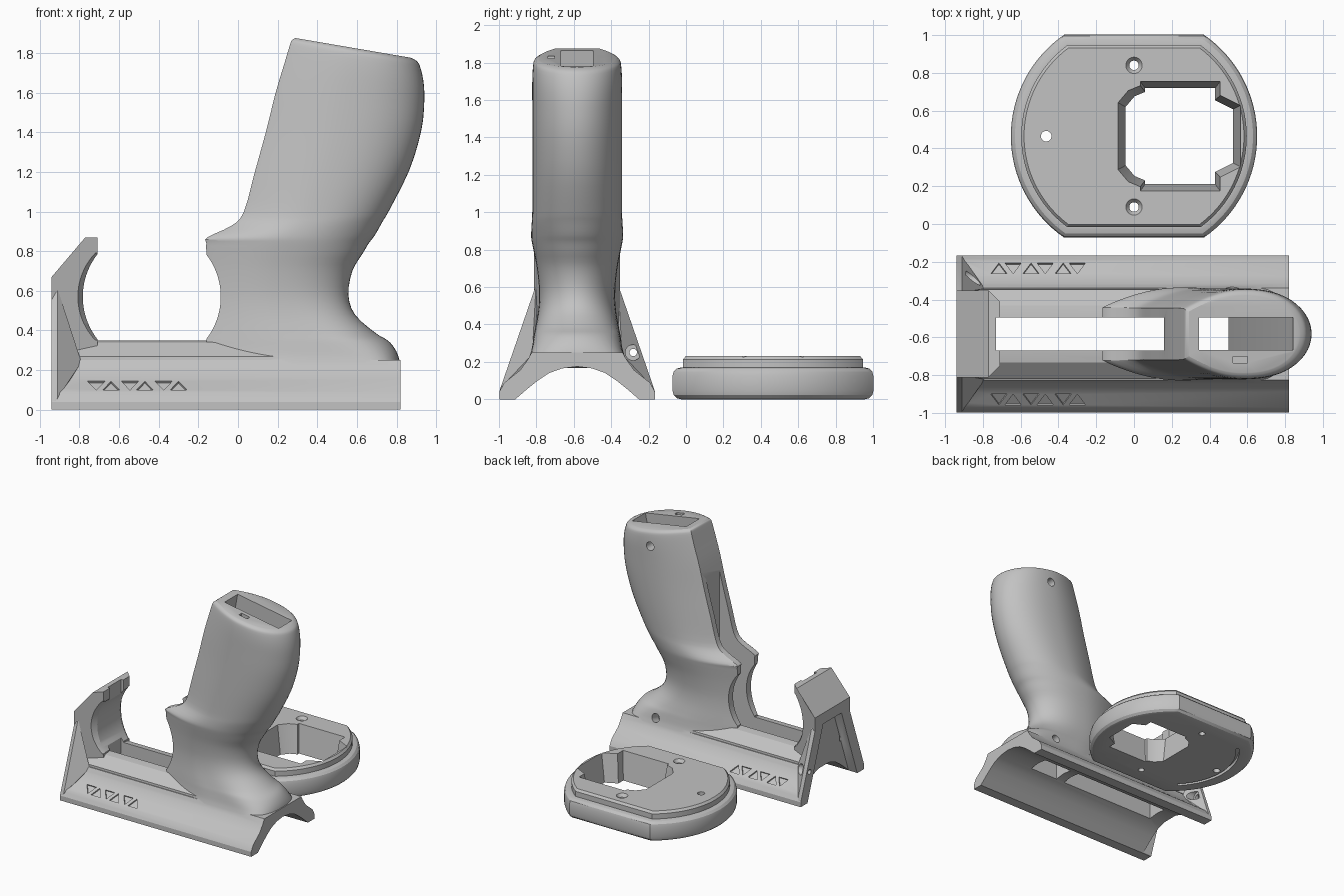
import bpy, bmesh, math
from mathutils import Vector

if "Cube" in bpy.data.objects:
    bpy.data.objects.remove(bpy.data.objects["Cube"])

mat = bpy.data.materials.new("light_grey")
mat.diffuse_color = (0.54, 0.54, 0.54, 1)
mat.use_nodes = True
mat.node_tree.nodes["Principled BSDF"].inputs["Base Color"].default_value = mat.diffuse_color
YC = -0.582          # centre line of the handle
DX, DY = 0.0, 0.465  # centre of the cover plate


def make(name, bm):
    bmesh.ops.recalc_face_normals(bm, faces=bm.faces)
    me = bpy.data.meshes.new(name)
    bm.to_mesh(me)
    bm.free()
    ob = bpy.data.objects.new(name, me)
    bpy.context.collection.objects.link(ob)
    me.materials.append(mat)
    return ob


def loft(name, rings):
    """Closed skin through rings of equal point count."""
    bm = bmesh.new()
    vs = [[bm.verts.new(p) for p in r] for r in rings]
    n = len(vs[0])
    for a, b in zip(vs, vs[1:]):
        for i in range(n):
            j = (i + 1) % n
            bm.faces.new((a[i], a[j], b[j], b[i]))
    bm.faces.new(vs[0][::-1])
    bm.faces.new(vs[-1])
    return make(name, bm)


def hull(name, pts):
    bm = bmesh.new()
    vs = [bm.verts.new(p) for p in pts]
    bmesh.ops.convex_hull(bm, input=vs)
    bmesh.ops.delete(bm, geom=[v for v in bm.verts if not v.link_faces], context='VERTS')
    return make(name, bm)


def along_x(name, prof, x0, x1):
    return loft(name, [[(x, y, z) for y, z in prof] for x in (x0, x1)])


def along_y(name, prof, y0, y1):
    return loft(name, [[(x, y, z) for x, z in prof] for y in (y0, y1)])


def box(name, x0, x1, y0, y1, z0, z1):
    return along_x(name, [(y0, z0), (y1, z0), (y1, z1), (y0, z1)], x0, x1)


def rod(name, start, end, r0, r1=None, n=24):
    a, b = Vector(start), Vector(end)
    q = (b - a).to_track_quat('Z', 'Y')
    r1 = r0 if r1 is None else r1
    ring = lambda c, r: [c + q @ Vector((r * math.cos(t * math.tau / n), r * math.sin(t * math.tau / n), 0))
                         for t in range(n)]
    return loft(name, [ring(a, r0), ring(b, r1)])


def combine(ob, others, op):
    for o in others:
        m = ob.modifiers.new("cut", 'BOOLEAN')
        m.operation, m.solver, m.object = op, 'EXACT', o
        bpy.context.view_layer.objects.active = ob
        bpy.ops.object.modifier_apply(modifier=m.name)
        bpy.data.objects.remove(o)


def smooth(ob, deg):
    bpy.ops.object.select_all(action='DESELECT')
    ob.select_set(True)
    bpy.context.view_layer.objects.active = ob
    bpy.ops.object.shade_smooth_by_angle(angle=math.radians(deg))


def mirrored(half):
    return half + [(-y, z) for y, z in reversed(half)]


# --- saddle base: flared flanks over a shallow arch
flank = [(.416, 0), (.416, .04), (.39, .088), (.305, .155), (.265, .21), (.243, .25)]
vault = [(.33, 0), (.27, .052), (.21, .10), (.15, .14), (.08, .165)]
arch = [(-y, z) for y, z in vault] + [(0, .175)] + vault[::-1]
body = along_x("handle", mirrored(flank) + arch, -.94, .82)

# --- bed between the hook and the grip
bed = along_x("bed", mirrored([(.24, .2), (.236, .268), (.15, .34), (.09, .35)]), -.93, .3)

# --- neck and grip: front x, front z, back x, back z, half width, back roundness
levels = [(-.16, .20, .82, .20, .265, 14), (-.16, .26, .812, .26, .245, 9), (-.16, .31, .79, .31, .236, 6),
          (-.16, .35, .755, .35, .23, 4.5), (-.16, .39, .69, .39, .222, 3.6), (-.16, .48, .59, .48, .207, 2.9),
          (-.16, .58, .557, .58, .203, 2.5), (-.16, .70, .577, .70, .215, 2.4), (-.16, .79, .63, .79, .232, 2.4),
          (-.16, .84, .66, .84, .242, 2.4), (-.155, .87, .69, .88, .246, 2.4), (-.03, .93, .73, .95, .243, 2.4),
          (.03, 1.0, .765, 1.01, .24, 2.4), (.085, 1.2, .865, 1.21, .24, 2.4), (.143, 1.41, .925, 1.41, .24, 2.4),
          (.19, 1.6, .94, 1.56, .24, 2.4), (.235, 1.75, .935, 1.66, .24, 2.4), (.262, 1.84, .917, 1.735, .235, 2.4),
          (.272, 1.865, .90, 1.76, .225, 2.4), (.29, 1.875, .875, 1.775, .205, 2.4)]


def blended(rows, sub=3):
    """Smooth in-between rows."""
    res = []
    for i in range(len(rows) - 1):
        a, b, c, d = (rows[min(max(k, 0), len(rows) - 1)] for k in (i - 1, i, i + 1, i + 2))
        for s in range(sub):
            t = s / sub
            res.append([q + .5 * t * (r - p + t * (2 * p - 5 * q + 4 * r - w + t * (3 * (q - r) + w - p)))
                        for p, q, r, w in zip(a, b, c, d)])
    return res + [rows[-1]]


def section(xf, zf, xb, zb, w, power):
    half = []
    for i in range(29):
        u = .5 - .5 * math.cos(math.pi * i / 28)
        if u < .48:
            v = .57 + .43 * math.sin(math.pi / 2 * u / .48) ** .9
        else:
            v = max(0, 1 - ((u - .48) / .52) ** power) ** .5
        half.append((u, v))
    full = half + [(u, -v) for u, v in reversed(half[:-1])]
    return [(xf + (xb - xf) * u, w * v, zf + (zb - zf) * u) for u, v in full]


grip = loft("grip", [section(*l) for l in blended(levels)])

# --- front hook and its side gussets
prof = [(-.94, .15), (-.71, .2), (-.71, .87), (-.77, .87), (-.94, .67)]
hook = loft("hook", [[(x, s * (.17 if x > -.75 else .23), z) for x, z in prof] for s in (-1, 1)])
gussets = [hull("gusset", [(x, s * y, z) for x, y, z in
                           [(-.94, .2, .64), (-.94, .416, .04), (-.94, .416, 0), (-.94, .33, 0), (-.91, .22, .61),
                            (-.91, .41, .06), (-.79, .24, .24), (-.94, .2, .2)]]) for s in (-1, 1)]
combine(body, [bed, grip, hook] + gussets, 'UNION')

# --- round throat with chamfered rims, slots and hollow grip
rings = []
for y, ra, rb in ((-.3, .375, .43), (-.15, .348, .348), (.15, .348, .348), (.3, .375, .43)):
    zs = [.352 + i * (.79 - .352) / 20 for i in range(21)]
    arc = lambda r, z: math.sqrt(r * r - (z - .57) ** 2)
    rings.append([(-.435 + arc(ra, z), y, z) for z in zs] + [(-.435 - arc(rb, z), y, z) for z in reversed(zs)])
cuts = [loft("throat", rings),
        box("long_slot", -.73, .16, -.088, .088, -.1, 1.95),
        along_y("grip_hollow", [(.36, 1.95), (.88, 1.95), (.82, 1.68), (.50, .7), (.50, -.1),
                                (.24, -.1), (.24, 1.3)], -.086, .086),
        along_x("end_recess", [(-.33, -.01), (.33, -.01), (.12, .58), (-.12, .58)], -1, -.86),
        box("cap_slot", .525, .60, -.155, -.12, 1.79, 1.95),
        rod("grip_hole", (.57, .16, 1.7), (.57, .3, 1.7), .035),
        rod("base_hole", (.52, .15, .26), (.52, .4, .33), .035),
        rod("gusset_hole", (-.89, .3, .25), (-.7, .3, .25), .042),
        rod("gusset_pin", (-1, .3, .25), (-.88, .3, .25), .02)]

# --- engraved triangle marks on both flanks
along = Vector((0, -.785, .619))
out = Vector((0, .619, .785))
mid = Vector((0, .3475, .1215))
for s in (-1, 1):
    for k, x in enumerate((-.715, -.64, -.545, -.47, -.375, -.30)):
        d = 1 if k % 2 else -1
        tri = [(x - .043, -.036 * d), (x + .043, -.036 * d), (x, .036 * d)]
        rr = []
        for depth in (-.012, .03):
            pts = [Vector((px, 0, 0)) + mid + along * t + out * depth for px, t in tri]
            rr.append([(p.x, s * p.y, p.z) for p in pts])
        cuts.append(loft("mark", rr))
combine(body, cuts, 'DIFFERENCE')
body.location.y = YC
smooth(body, 28)


# --- cover plate: rounded disc with two flats and a raised lip
def outline(d, z):
    r, f = .652 - d, .537 - d
    a = math.asin(f / r)
    ang = [-a + 2 * a * i / 32 for i in range(33)]
    return [(DX + r * math.cos(t + o), DY + r * math.sin(t + o), z) for o in (0, math.pi) for t in ang]


steps = [(.045, 0), (.022, .006), (.006, .022), (0, .045), (0, .125), (.006, .148), (.022, .164),
         (.045, .17), (.055, .17), (.055, .212), (.07, .23)]
plate = loft("cover_plate", [outline(d, z) for d, z in steps])

# --- tapered window with notched corners, screw holes and underside groove
half = [(.57, .165), (.46, .22), (.46, .295), (.03, .295), (.03, .272), (-.035, .245), (-.09, .18)]
win = half + [(x, -y) for x, y in reversed(half)]
rings = []
for z, k in ((-.05, .835), (.28, 1.01)):
    rings.append([(.24 + (x - .24) * k, DY + y * k, z) for x, y in win])
cuts = [loft("window", rings), rod("pin_hole", (-.465, DY, -.1), (-.465, DY, .3), .028)]
for y in (.84, .09):
    cuts += [rod("screw_hole", (0, y, -.1), (0, y, .3), .025),
             rod("countersink", (0, y, .205), (0, y, .235), .025, .047)]
arc = [math.radians(135 + 90 * i / 24) for i in range(25)]
ring = [(.535, t) for t in arc] + [(.51, t) for t in reversed(arc)]
cuts.append(loft("groove", [[(DX + r * math.cos(t), DY + r * math.sin(t), z) for r, t in ring]
                            for z in (-.02, .03)]))
combine(plate, cuts, 'DIFFERENCE')
smooth(plate, 28)
